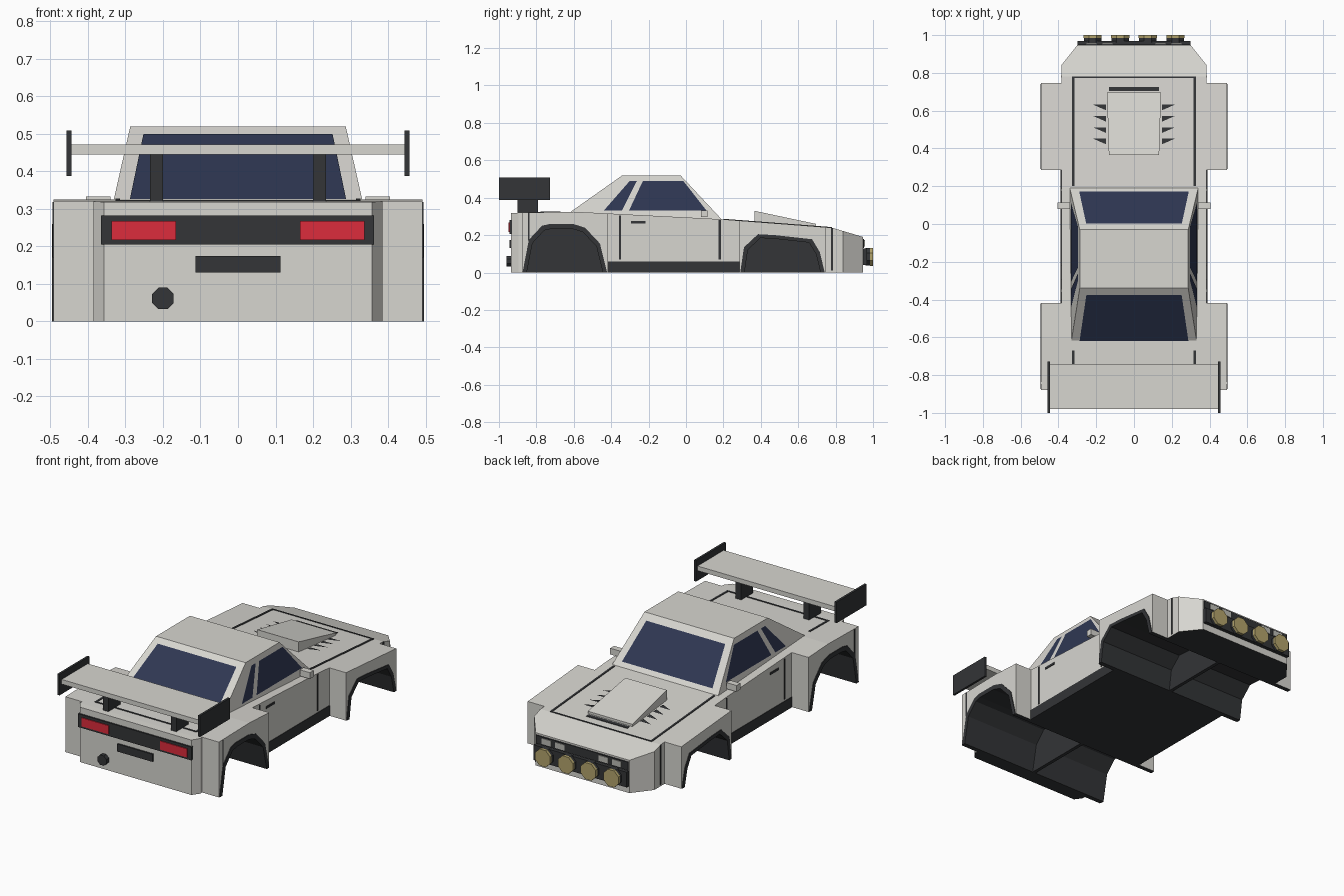
import bpy, bmesh, math
from mathutils import Vector

if "Cube" in bpy.data.objects:
    bpy.data.objects.remove(bpy.data.objects["Cube"])


def material(name, rgb):
    m = bpy.data.materials.new(name)
    m.diffuse_color = (*rgb, 1)
    m.use_nodes = True
    m.node_tree.nodes["Principled BSDF"].inputs["Base Color"].default_value = m.diffuse_color
    return m


PAINT = material("paint", (0.68, 0.67, 0.63))
DARK = material("dark_trim", (0.033, 0.035, 0.038))
GLASS = material("glass", (0.028, 0.038, 0.085))
RED = material("red_lens", (0.72, 0.025, 0.045))
AMBER = material("amber_lens", (0.45, 0.37, 0.15))
CLEAR = material("clear_lens", (0.5, 0.5, 0.46))


def mesh(name, verts, faces, *mats):
    me = bpy.data.meshes.new(name)
    me.from_pydata(verts, [], faces)
    bm = bmesh.new()
    bm.from_mesh(me)
    bmesh.ops.recalc_face_normals(bm, faces=bm.faces)
    bm.to_mesh(me)
    bm.free()
    ob = bpy.data.objects.new(name, me)
    bpy.context.collection.objects.link(ob)
    for m in mats:
        me.materials.append(m)
    return ob


def loft(name, sections, *mats):
    """Rectangular sections (y, x0, x1, z0, z1) joined along y."""
    v, f = [], []
    for y, x0, x1, z0, z1 in sections:
        v += [(x0, y, z0), (x1, y, z0), (x1, y, z1), (x0, y, z1)]
    for s in range(len(sections) - 1):
        a = 4 * s
        f += [(a + i, a + (i + 1) % 4, a + 4 + (i + 1) % 4, a + 4 + i) for i in range(4)]
    f += [(0, 1, 2, 3), tuple(len(v) - 4 + i for i in range(4))]
    return mesh(name, v, f, *mats)


def box(name, x0, x1, y0, y1, z0, z1, mat):
    return loft(name, [(y0, x0, x1, z0, z1), (y1, x0, x1, z0, z1)], mat)


def pair(name, x0, x1, *rest):
    box(name + "_right", x0, x1, *rest)
    box(name + "_left", -x1, -x0, *rest)


def prism(name, pts, x0, x1, *mats):
    """Side profile (y, z) extruded along x."""
    n = len(pts)
    v = [(x, y, z) for x in (x0, x1) for y, z in pts]
    f = [(i, (i + 1) % n, n + (i + 1) % n, n + i) for i in range(n)]
    return mesh(name, v, f + [tuple(range(n)), tuple(range(n, 2 * n))], *mats)


def disc(name, x, z, r, y0, y1, mat):
    """Octagonal lamp or pipe along y."""
    a = [math.pi / 8 + i * math.pi / 4 for i in range(8)]
    v = [(x + r * math.cos(t), y, z + r * math.sin(t)) for y in (y0, y1) for t in a]
    f = [(i, (i + 1) % 8, 8 + (i + 1) % 8, 8 + i) for i in range(8)]
    mesh(name, v, f + [tuple(range(8)), tuple(range(8, 16))], mat)


# Body outline: y, half width, deck height
HULL = [(-0.936, 0.357, 0.318), (-0.895, 0.385, 0.32), (-0.6, 0.385, 0.325), (0.19, 0.385, 0.285),
        (0.78, 0.385, 0.24), (0.84, 0.385, 0.222), (0.947, 0.30, 0.19)]


def deck(y):
    for (a, _, p), (b, _, q) in zip(HULL, HULL[1:]):
        if y <= b:
            return p + (q - p) * (y - a) / (b - a)
    return HULL[-1][2]


def deck_line(name, x0, x1, *ys):
    loft(name, [(y, x0, x1, deck(y) - 0.01, deck(y) + 0.003) for y in ys], DARK)


shells = [loft("body", [(y, -w, w, 0, h) for y, w, h in HULL], PAINT, DARK)]
FENDERS = {"rear": (-0.878, -0.6, -0.418), "front": (0.286, 0.746)}
for key, ys in FENDERS.items():
    for side, a, b in (("right", 0.385, 0.492), ("left", -0.492, -0.385)):
        shells.append(loft(f"{key}_fender_{side}", [(y, a, b, 0, deck(y)) for y in ys], PAINT, DARK))
for ob in shells:
    for p in ob.data.polygons:
        if p.normal.z < -0.9:
            p.material_index = 1

# Wheel tunnels through body and fenders, with trim rings and a centre wall
ARCHES = {"rear": [(-0.874, 0), (-0.84, 0.175), (-0.77, 0.25), (-0.727, 0.26), (-0.604, 0.26),
                   (-0.54, 0.24), (-0.46, 0.155), (-0.422, 0)],
          "front": [(0.29, 0), (0.31, 0.135), (0.385, 0.205), (0.476, 0.2), (0.674, 0.178),
                    (0.715, 0.11), (0.742, 0)]}
for key, outer in ARCHES.items():
    mid = (outer[0][0] + outer[-1][0]) / 2
    inner = [(mid + (y - mid) * 0.9, z * 0.9) for y, z in outer]
    hole = [(inner[0][0], -0.1)] + inner + [(inner[-1][0], -0.1)]
    cutter = prism("tunnel_cutter", hole, -0.6, 0.6, PAINT, DARK)
    for p in cutter.data.polygons:
        p.material_index = 1
    cutter.hide_render = True
    for ob in shells:
        if ob.name == "body" or ob.name.startswith(key):
            mod = ob.modifiers.new("tunnel", "BOOLEAN")
            mod.operation, mod.solver, mod.object = "DIFFERENCE", "EXACT", cutter
            bpy.context.view_layer.objects.active = ob
            bpy.ops.object.modifier_apply(modifier="tunnel")
    bpy.data.objects.remove(cutter)
    prism(f"{key}_axle_wall", inner, -0.01, 0.01, DARK)
    n = len(outer)
    for side, s in (("right", 1), ("left", -1)):
        v = [(s * x, y, z) for x in (0.48, 0.496) for ring in (outer, inner) for y, z in ring]
        f = []
        for i in range(n - 1):
            for a, b in ((0, n), (n, 3 * n), (3 * n, 2 * n), (2 * n, 0)):
                f.append((a + i, a + i + 1, b + i + 1, b + i))
        f += [(e, n + e, 3 * n + e, 2 * n + e) for e in (0, n - 1)]
        mesh(f"{key}_arch_trim_{side}", v, f, DARK)

# Cabin
def side_x(z):
    return 0.34 - 0.2255 * (z - 0.285)


PROFILE = [(-0.62, 0.322), (-0.34, 0.52), (-0.03, 0.52), (0.19, 0.285)]
v = [(s * side_x(z), y, z) for s in (1, -1) for y, z in PROFILE]
mesh("cabin", v, [(0, 1, 2, 3), (4, 5, 6, 7)] + [(i, (i + 1) % 4, 4 + (i + 1) % 4, 4 + i) for i in range(4)], PAINT)


def pane(name, pts):
    pts = [Vector(p) for p in pts]
    n = (pts[1] - pts[0]).cross(pts[2] - pts[0]).normalized()
    if n.z < 0:
        n = -n
    mesh(name, [p + n * 0.003 for p in pts], [tuple(range(len(pts)))], GLASS)


def screen(name, y0, z0, w0, y1, z1, w1):
    pane(name, [(-w0, y0, z0), (w0, y0, z0), (w1, y1, z1), (-w1, y1, z1)])


screen("windscreen", 0.17, 0.306, 0.29, 0, 0.488, 0.253)
screen("rear_window", -0.617, 0.324, 0.288, -0.373, 0.497, 0.252)
for s, side in ((1, "right"), (-1, "left")):
    for nm, yz in (("door_window", [(-0.305, 0.33), (-0.23, 0.49), (-0.015, 0.49), (0.11, 0.33)]),
                   ("quarter_window", [(-0.44, 0.33), (-0.30, 0.49), (-0.262, 0.49), (-0.343, 0.33)])):
        pane(f"{nm}_{side}", [(s * side_x(z), y, z) for y, z in yz])
pair("mirror", 0.34, 0.405, 0.08, 0.115, 0.297, 0.333, PAINT)

# Sills, door gaps, handles and panel lines
pair("sill", 0.375, 0.388, -0.435, 0.30, 0, 0.06, DARK)
pair("door_gap_rear", 0.38, 0.387, -0.359, -0.347, 0.07, 0.305, DARK)
pair("door_gap_front", 0.38, 0.387, 0.174, 0.186, 0.07, 0.28, DARK)
pair("door_handle", 0.38, 0.389, -0.295, -0.217, 0.262, 0.275, DARK)
pair("nose_gap", 0.38, 0.387, 0.775, 0.787, 0.01, 0.238, DARK)
pair("tail_gap", 0.485, 0.494, -0.846, -0.836, 0.17, 0.318, DARK)
for s, side in ((1, "right"), (-1, "left")):
    a, b = sorted((s * 0.315, s * 0.327))
    deck_line(f"bonnet_gap_{side}", a, b, 0.2, 0.78)
    deck_line(f"boot_gap_{side}", a, b, -0.84, -0.67)
    for i in range(4):
        y = 0.632 - i * 0.06
        tri = [(s * 0.217, y), (s * 0.148, y), (s * 0.148, y - 0.03)]
        mesh(f"louvre_{side}_{i}", [(x, q, deck(q) + 0.004) for x, q in tri], [(0, 1, 2)], DARK)
deck_line("bonnet_gap_front", -0.327, 0.327, 0.772, 0.78)
deck_line("boot_gap_rear", -0.327, 0.327, -0.846, -0.836)

# Bonnet scoop
loft("bonnet_scoop", [(0.365, -0.133, 0.133, 0.25, 0.33), (0.695, -0.143, 0.143, 0.23, 0.26)], PAINT)
deck_line("scoop_slot", -0.132, 0.132, 0.705, 0.725)

# Rear wing
box("wing_blade", -0.447, 0.447, -0.98, -0.74, 0.445, 0.472, PAINT)
pair("wing_endplate", 0.444, 0.457, -1.0, -0.727, 0.387, 0.509, DARK)
pair("wing_strut", 0.2, 0.235, -0.90, -0.79, 0.31, 0.447, DARK)

# Tail
box("tail_panel", -0.365, 0.363, -0.945, -0.93, 0.205, 0.282, DARK)
pair("tail_light", 0.165, 0.337, -0.95, -0.94, 0.217, 0.267, RED)
box("plate_recess", -0.113, 0.113, -0.945, -0.93, 0.13, 0.174, DARK)
disc("exhaust_pipe", -0.2, 0.061, 0.031, -0.96, -0.92, DARK)

# Nose
box("grille", -0.295, 0.295, 0.94, 0.953, 0.132, 0.18, DARK)
pair("headlight_inner", 0.11, 0.17, 0.95, 0.957, 0.14, 0.173, CLEAR)
pair("headlight_outer", 0.195, 0.255, 0.95, 0.957, 0.14, 0.173, CLEAR)
box("lamp_bar", -0.298, 0.298, 0.94, 0.968, 0.04, 0.128, DARK)
for i in range(4):
    x = -0.219 + i * 0.146
    disc(f"lamp_housing_{i}", x, 0.084, 0.05, 0.96, 0.985, DARK)
    disc(f"lamp_lens_{i}", x, 0.084, 0.052, 0.985, 1.0, AMBER)
